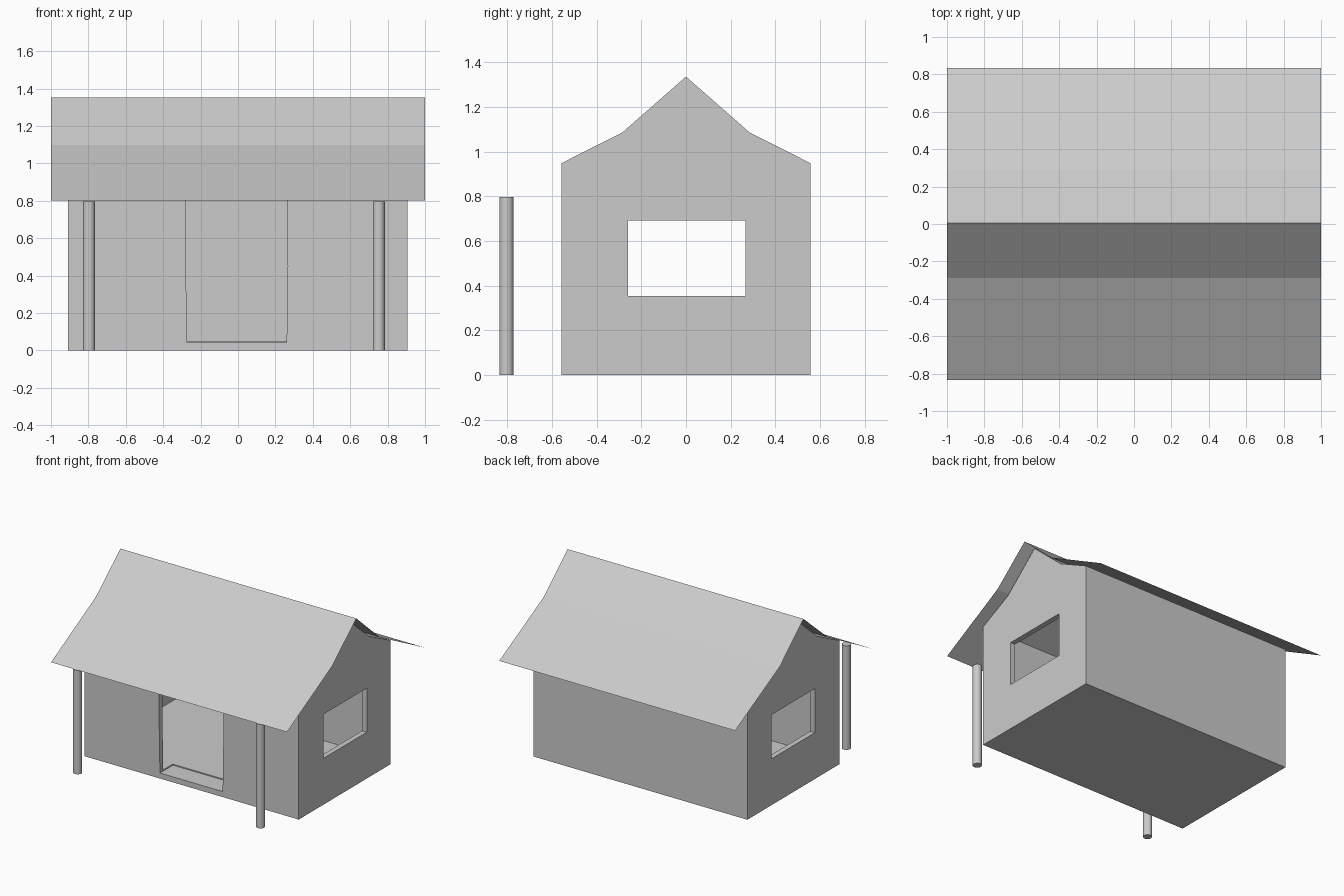
import bpy, bmesh
from mathutils import Vector

if "Cube" in bpy.data.objects:
    bpy.data.objects.remove(bpy.data.objects["Cube"])


def extrude_profile(name, points, direction):
    """Solid prism: a flat outline swept along a direction."""
    bm = bmesh.new()
    face = bm.faces.new([bm.verts.new(p) for p in points])
    swept = bmesh.ops.extrude_face_region(bm, geom=[face])["geom"]
    verts = [g for g in swept if isinstance(g, bmesh.types.BMVert)]
    bmesh.ops.translate(bm, verts=verts, vec=Vector(direction))
    bmesh.ops.recalc_face_normals(bm, faces=bm.faces)
    return link(name, bm)


def link(name, bm):
    mesh = bpy.data.meshes.new(name)
    bm.to_mesh(mesh)
    bm.free()
    obj = bpy.data.objects.new(name, mesh)
    bpy.context.collection.objects.link(obj)
    return obj


def cut(target, cutter):
    mod = target.modifiers.new(cutter.name, "BOOLEAN")
    mod.operation = "DIFFERENCE"
    mod.solver = "EXACT"
    mod.object = cutter
    cutter.hide_render = True
    cutter.display_type = "WIRE"


def gable(x, half, floor, eave, knee_y, knee_z, peak):
    return [(x, -half, floor), (x, half, floor), (x, half, eave),
            (x, knee_y, knee_z), (x, 0, peak),
            (x, -knee_y, knee_z), (x, -half, eave)]


# House body with a kinked gable
house = extrude_profile("house_walls",
                        gable(-0.91, 0.557, 0, 0.948, 0.285, 1.085, 1.335), (1.815, 0, 0))

# Hollow interior
room = extrude_profile("room_cutter",
                       gable(-0.87, 0.517, 0.05, 0.925, 0.265, 1.05, 1.285), (1.735, 0, 0))
cut(house, room)

# Window opening through both end walls
window = extrude_profile("window_cutter",
                         [(-1.2, -0.26, 0.355), (-1.2, 0.267, 0.355),
                          (-1.2, 0.267, 0.692), (-1.2, -0.26, 0.692)], (2.4, 0, 0))
cut(house, window)

# Slightly flared doorway in the front wall
door = extrude_profile("door_cutter",
                       [(-0.272, -0.7, 0.042), (0.26, -0.7, 0.042), (0.266, -0.7, 0.45),
                        (0.265, -0.7, 0.83), (-0.277, -0.7, 0.83), (-0.279, -0.7, 0.45)],
                       (0, 0.3, 0))
cut(house, door)

# Thin bent roof sheet
bm = bmesh.new()
section = [(-0.835, 0.802), (-0.29, 1.098), (0.005, 1.352), (0.29, 1.098), (0.833, 0.812)]
rows = [[bm.verts.new((x, y, z)) for x in (-1, 1)] for y, z in section]
for a, b in zip(rows, rows[1:]):
    bm.faces.new((a[0], a[1], b[1], b[0]))
link("roof", bm)

# Porch posts under the front eave
for name, x in (("left_post", -0.797), ("right_post", 0.753)):
    bpy.ops.mesh.primitive_cylinder_add(vertices=16, radius=0.032, depth=0.797,
                                        location=(x, -0.803, 0.3985))
    post = bpy.context.object
    post.name = name
    bpy.ops.object.shade_smooth_by_angle()
